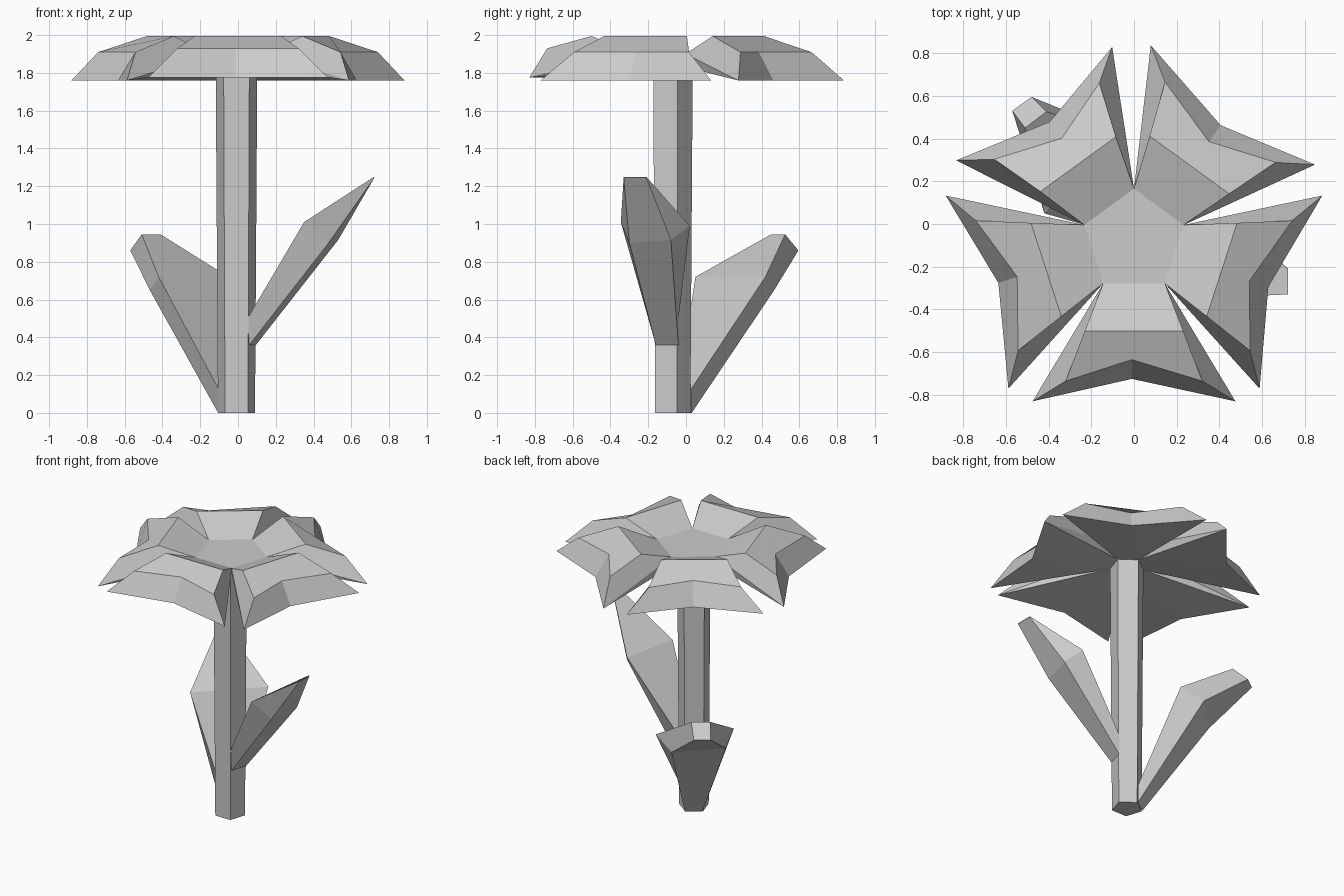
import bpy
import bmesh
from math import radians, sin, cos
from mathutils import Vector, Matrix

cube = bpy.data.objects.get("Cube")
if cube:
    bpy.data.objects.remove(cube, do_unlink=True)

grey = bpy.data.materials.new("light_grey")
grey.use_nodes = True
colour = (0.6, 0.6, 0.6, 1)
grey.diffuse_color = colour
grey.node_tree.nodes["Principled BSDF"].inputs["Base Color"].default_value = colour

CENTRE = Vector((0, -0.08, 0))


def finish(name, bm):
    """Weld shared corners, fix normals and make the object."""
    bmesh.ops.remove_doubles(bm, verts=bm.verts, dist=0.001)
    bmesh.ops.recalc_face_normals(bm, faces=bm.faces)
    mesh = bpy.data.meshes.new(name)
    bm.to_mesh(mesh)
    bm.free()
    mesh.materials.append(grey)
    obj = bpy.data.objects.new(name, mesh)
    bpy.context.collection.objects.link(obj)
    return obj


def pentagon(radius, z, x=0.0):
    """Five corners with one flat edge facing the front."""
    return [CENTRE + Vector((x + radius * sin(radians(a)), -radius * cos(radians(a)), z))
            for a in range(-36, 324, 72)]


def loft(name, rings):
    """Bridge rings of equal corner count and cap both ends."""
    bm = bmesh.new()
    loops = [[bm.verts.new(p) for p in ring] for ring in rings]
    n = len(loops[0])
    for low, high in zip(loops, loops[1:]):
        for i in range(n):
            j = (i + 1) % n
            bm.faces.new((low[i], low[j], high[j], high[i]))
    bm.faces.new(loops[0])
    bm.faces.new(loops[-1])
    return finish(name, bm)


# Tapered five-sided stem
loft("stem", [pentagon(0.103, 0, -0.008), pentagon(0.116, 1.86, -0.008)])

# Flower head: sunken pentagon with five folded petals
bm = bmesh.new()
top_ring = pentagon(0.245, 1.9)
root_ring = pentagon(0.116, 1.84, -0.008)
bm.faces.new([bm.verts.new(p) for p in top_ring])
bm.faces.new([bm.verts.new(p) for p in root_ring])


def add_petal(index, width, length, shoulder, rim):
    turn = Matrix.Rotation(radians(72 * index), 3, "Z")

    def vert(x, y, z):
        return bm.verts.new(CENTRE + turn @ Vector((x * width, -y * length, z)))

    def pair(x, y, z):
        return vert(-x, y, z), vert(x, y, z)

    nxt = (index + 1) % 5
    p = [bm.verts.new(top_ring[i]) for i in (index, nxt)]
    s = [bm.verts.new(root_ring[i]) for i in (index, nxt)]
    crease = pair(0.23, 0.42, 1.995)
    inner = pair(0.32, 0.655, shoulder)
    tip = pair(0.475, 0.75, rim)
    notch = vert(-0.01, 0.555, shoulder)
    edge = vert(-0.01, 0.645, rim)
    # upper surface
    bm.faces.new((p[0], p[1], crease[1], crease[0]))
    bm.faces.new((crease[0], crease[1], inner[1], notch, inner[0]))
    # outer rim, side walls and underside
    for k in (0, 1):
        bm.faces.new((inner[k], notch, edge, tip[k]))
        bm.faces.new((p[k], crease[k], inner[k], tip[k]))
        bm.faces.new((s[k], p[k], tip[k]))
        bm.faces.new((s[k], tip[k], edge))
    bm.faces.new((s[0], edge, s[1]))


add_petal(0, 1.0, 1.0, 1.93, 1.775)
for i, width, length in ((1, 1.0, 1.03), (2, 1.0, 1.05), (3, 0.95, 1.06), (4, 1.0, 1.03)):
    add_petal(i, width, length, 1.91, 1.76)
finish("flower_head", bm)

# Thick leaves: each ring is upper pair then lower pair
loft("tall_leaf", [
    [(0.05, -0.16, 0.5), (0.09, -0.04, 0.5), (0.095, -0.04, 0.36), (0.06, -0.16, 0.36)],
    [(0.35, -0.345, 1.01), (0.46, 0.02, 0.99), (0.53, -0.08, 0.915), (0.48, -0.3, 0.9)],
    [(0.72, -0.33, 1.25), (0.72, -0.21, 1.25), (0.722, -0.21, 1.245), (0.722, -0.33, 1.245)],
])
loft("short_leaf", [
    [(-0.105, -0.04, 0.13), (-0.01, 0.03, 0.13), (-0.01, 0.03, 0), (-0.105, -0.04, 0)],
    [(-0.42, 0.05, 0.72), (-0.05, 0.42, 0.72), (-0.21, 0.467, 0.65), (-0.467, 0.21, 0.65)],
    [(-0.51, 0.45, 0.945), (-0.41, 0.525, 0.945), (-0.48, 0.595, 0.86), (-0.57, 0.53, 0.86)],
])
